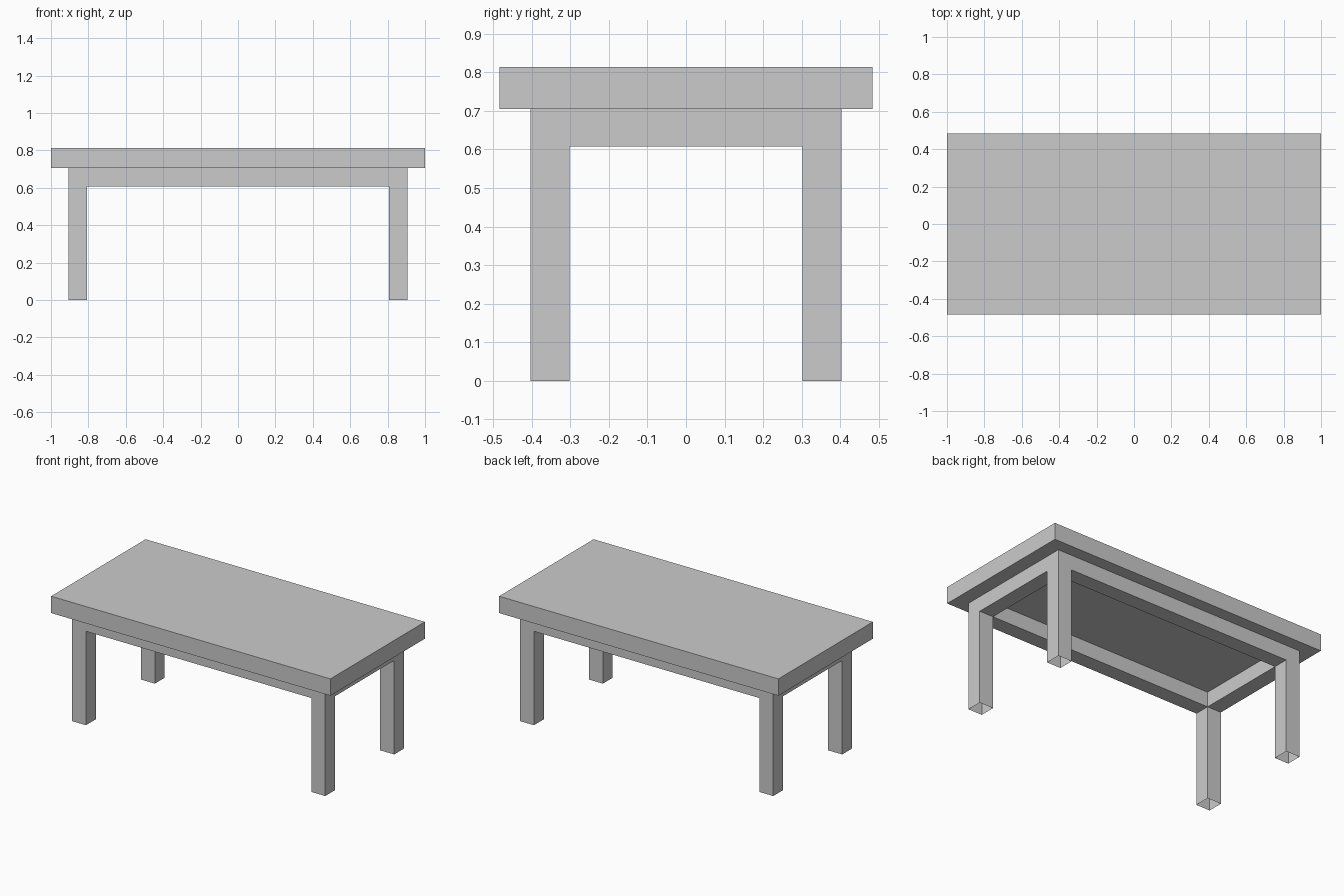
import bpy, bmesh, math

if "Cube" in bpy.data.objects:
    bpy.data.objects.remove(bpy.data.objects["Cube"])

TOP, UNDER, APRON = 0.814, 0.705, 0.608
XO, XI = 0.907, 0.807      # outer / inner frame lines along x
YO, YI = 0.403, 0.302      # outer / inner frame lines along y


def finish(bm, name):
    bmesh.ops.recalc_face_normals(bm, faces=bm.faces)
    mesh = bpy.data.meshes.new(name)
    bm.to_mesh(mesh)
    bm.free()
    obj = bpy.data.objects.new(name, mesh)
    bpy.context.collection.objects.link(obj)
    return obj


def extrude_to(bm, faces, z):
    geom = bmesh.ops.extrude_face_region(bm, geom=faces)["geom"]
    for v in (g for g in geom if isinstance(g, bmesh.types.BMVert)):
        v.co.z = z
    return [g for g in geom if isinstance(g, bmesh.types.BMFace)]


def is_corner(face):
    c = face.calc_center_median()
    return abs(c.x) > XI and abs(c.y) > YI


# Tabletop slab
bm = bmesh.new()
bmesh.ops.create_cube(bm, size=1)
for v in bm.verts:
    v.co.x *= 2.0
    v.co.y *= 0.966
    v.co.z = TOP if v.co.z > 0 else UNDER
finish(bm, "tabletop")

# Apron ring: a 3x3 grid without its middle, extruded down
bm = bmesh.new()
xs, ys = (-XO, -XI, XI, XO), (-YO, -YI, YI, YO)
grid = [[bm.verts.new((x, y, UNDER)) for y in ys] for x in xs]
ring = [bm.faces.new((grid[i][j], grid[i + 1][j], grid[i + 1][j + 1], grid[i][j + 1]))
        for i in range(3) for j in range(3) if (i, j) != (1, 1)]
lower = extrude_to(bm, ring, APRON)

# Legs: corner cells continue to the floor
extrude_to(bm, [f for f in lower if is_corner(f)], 0.0)

# Open the leg ends and the hidden faces against the tabletop
bm.normal_update()
hidden = []
for f in bm.faces:
    z = f.calc_center_median().z
    if abs(f.normal.z) > 0.9 and (z > UNDER - 0.01 or z < 0.01 or is_corner(f)):
        hidden.append(f)
bmesh.ops.delete(bm, geom=hidden, context='FACES')
bmesh.ops.dissolve_limit(bm, angle_limit=math.radians(1), verts=bm.verts, edges=bm.edges)
finish(bm, "leg_frame")
